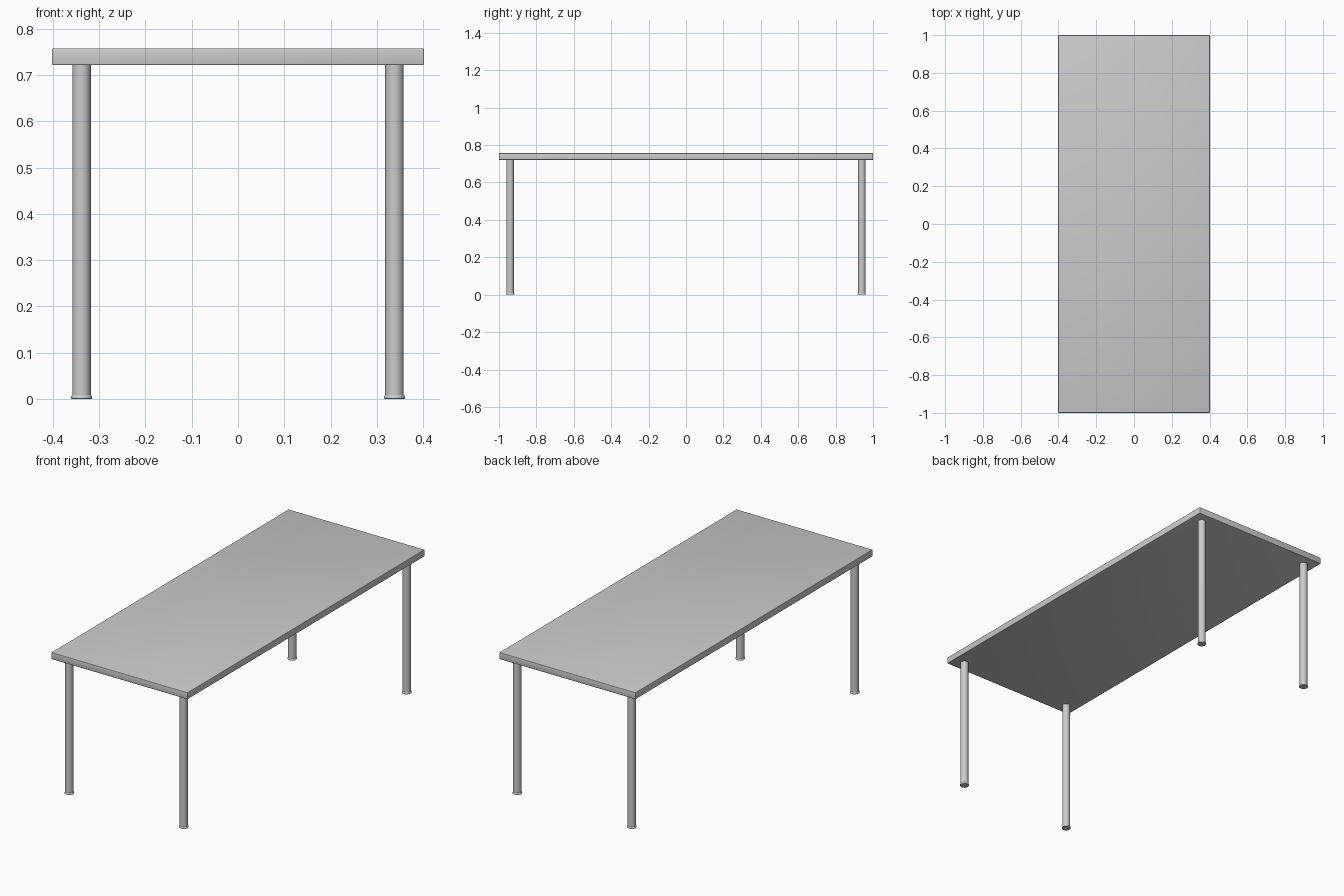
import bpy, bmesh, math

if "Cube" in bpy.data.objects:
    bpy.data.objects.remove(bpy.data.objects["Cube"])

TOP_Z, UNDER_Z = 0.757, 0.721
LEG_X, LEG_Y = 0.338, 0.94


def finish(name, bm):
    bmesh.ops.recalc_face_normals(bm, faces=bm.faces)
    mesh = bpy.data.meshes.new(name)
    bm.to_mesh(mesh)
    bm.free()
    obj = bpy.data.objects.new(name, mesh)
    bpy.context.collection.objects.link(obj)
    bpy.context.view_layer.objects.active = obj
    obj.select_set(True)
    bpy.ops.object.shade_smooth_by_angle(angle=math.radians(35))
    obj.select_set(False)
    return obj


def turned(name, profile, x, y, sides=32):
    """Closed round solid from (radius, z) rings."""
    bm = bmesh.new()
    rings = [[bm.verts.new((x + r * math.cos(2 * math.pi * i / sides),
                            y + r * math.sin(2 * math.pi * i / sides), z))
              for i in range(sides)] for r, z in profile]
    for a, b in zip(rings, rings[1:]):
        for i in range(sides):
            j = (i + 1) % sides
            bm.faces.new((a[i], a[j], b[j], b[i]))
    bm.faces.new(rings[0][::-1])
    bm.faces.new(rings[-1])
    return finish(name, bm)


# Tabletop: slab with slightly softened edges
bm = bmesh.new()
bmesh.ops.create_cube(bm, size=1)
bmesh.ops.scale(bm, vec=(0.804, 2.0, TOP_Z - UNDER_Z), verts=bm.verts)
bmesh.ops.translate(bm, vec=(0, 0, (TOP_Z + UNDER_Z) / 2), verts=bm.verts)
bmesh.ops.bevel(bm, geom=bm.edges[:], offset=0.003, segments=3,
                profile=0.5, affect='EDGES')
finish("tabletop", bm)

# Four round legs, each on a slightly wider foot cap
for side, sx in (("left", -1), ("right", 1)):
    for end, sy in (("front", -1), ("back", 1)):
        x, y = sx * LEG_X, sy * LEG_Y
        turned(f"{end}_{side}_leg", [(0.02, 0.006), (0.02, UNDER_Z)], x, y)
        turned(f"{end}_{side}_foot",
               [(0.0215, 0), (0.0225, 0.001), (0.0225, 0.005),
                (0.0215, 0.007), (0.02, 0.009)], x, y)
